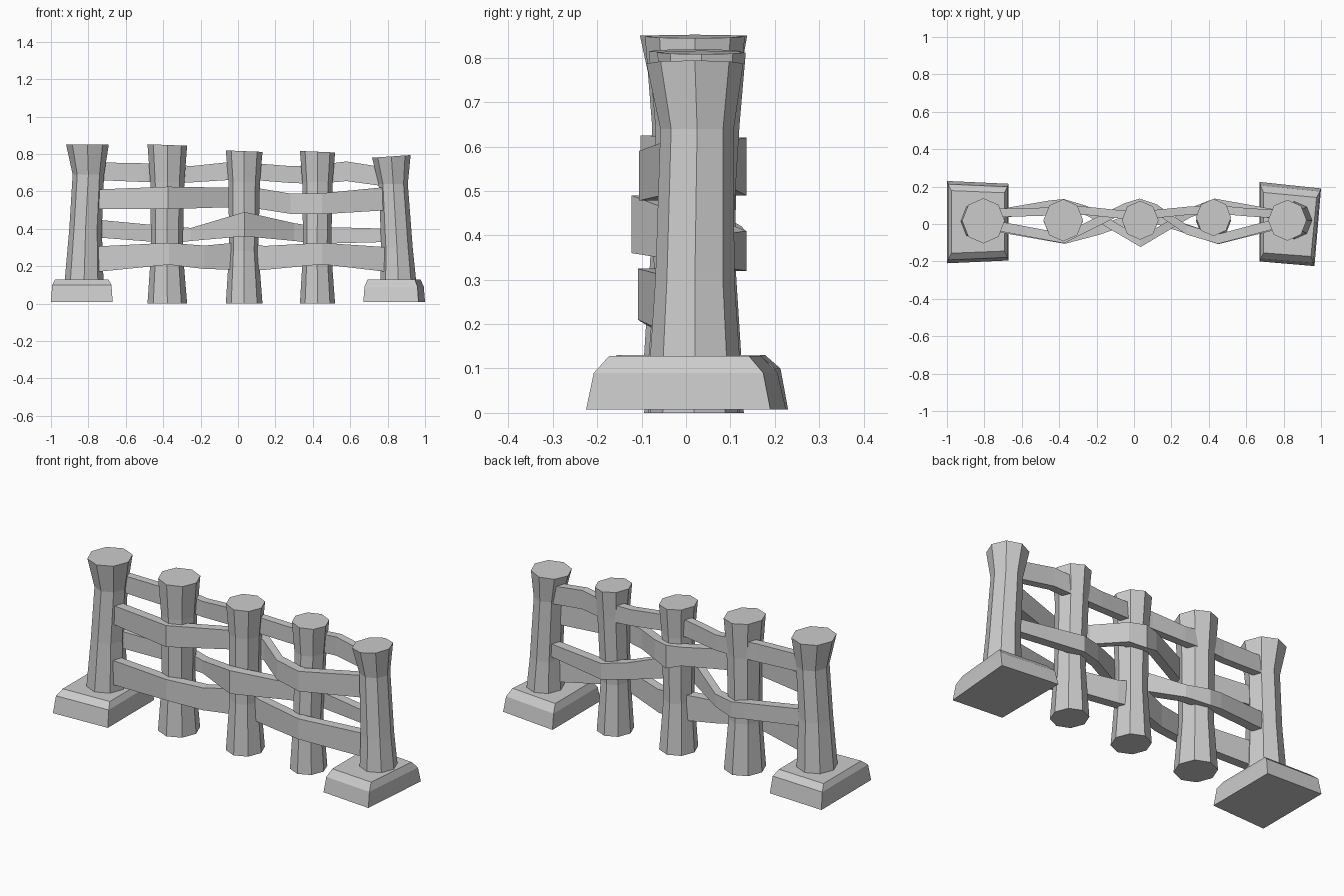
import bpy, math

if "Cube" in bpy.data.objects:
    bpy.data.objects.remove(bpy.data.objects["Cube"])

def make(name, verts, faces):
    me = bpy.data.meshes.new(name)
    me.from_pydata(verts, [], faces)
    me.update()
    ob = bpy.data.objects.new(name, me)
    bpy.context.collection.objects.link(ob)
    return ob

def loft(name, rings):
    """Skin a closed tube through rings of equal point count, capped at both ends."""
    n = len(rings[0])
    faces = [tuple(range(n))[::-1], tuple((len(rings) - 1) * n + i for i in range(n))]
    for k in range(len(rings) - 1):
        for i in range(n):
            j = (i + 1) % n
            faces.append((k * n + i, k * n + j, (k + 1) * n + j, (k + 1) * n + i))
    return make(name, [p for r in rings for p in r], faces)

def post(name, rings, tilt=0.0):
    """Octagonal post; each ring is (x, y, z, radius). The top cap can tilt."""
    out = []
    for k, (x, y, z, r) in enumerate(rings):
        t = tilt if k == len(rings) - 1 else 0
        ring = []
        for i in range(8):
            a = i * math.pi / 4
            ring.append((x + r * math.cos(a), y + 1.06 * r * math.sin(a), z + t * math.cos(a)))
        out.append(ring)
    loft(name, out)

def rail(name, path, t=0.026):
    """Rough plank; each station is (x, y, z bottom, z top)."""
    loft(name, [[(x, y - t, lo), (x, y + t, lo), (x, y + t, hi), (x, y - t, hi)]
                for x, y, lo, hi in path])

def foot(name, bottom, z_mid, z_top, centre):
    """Stone foot: battered sides, then a bevel up to the top face."""
    def shrink(sx, sy, z):
        return [(centre[0] + (x - centre[0]) * sx, centre[1] + (y - centre[1]) * sy, z)
                for x, y in bottom]
    loft(name, [shrink(1, 1, 0.008), shrink(0.96, 0.92, z_mid), shrink(0.86, 0.76, z_top)])

# End posts on stone feet
post("left_end_post", [(-.825, .015, .05, .108), (-.815, .015, .40, .087),
                       (-.80, .02, .69, .084), (-.805, .017, .85, .114)])
post("right_end_post", [(.86, .02, .05, .100), (.85, .02, .30, .084),
                        (.83, .025, .64, .078), (.82, .02, .787, .103)], .007)
foot("left_foot", [(-1, -.21), (-.67, -.195), (-.67, .215), (-1, .23)], .10, .13, (-.835, .015))
foot("right_foot", [(.67, -.20), (.965, -.225), (1, .19), (.67, .225)], .09, .128, (.83, -.01))

# Waisted middle posts
for name, x, y, top, r in [("left_middle_post", -.378, .02, .848, .106),
                           ("centre_post", .033, .02, .815, .098),
                           ("right_middle_post", .425, .035, .812, .094)]:
    post(name, [(x, .018, 0.0, r), (x - .002, .018, .28, r * .8),
                (x, y, .65, r * .86), (x, y, top, r)], -.004)

# Rails woven around the posts
rail("top_rail", [(-.75, .06, .66, .755), (-.50, .065, .65, .75), (-.37, .075, .65, .745),
                  (-.25, .07, .648, .735), (-.06, .05, .66, .755), (.03, .045, .665, .755),
                  (.28, .07, .645, .735), (.42, .08, .64, .74), (.58, .065, .655, .76),
                  (.80, .05, .625, .725)], .022)
rail("upper_rail", [(-.76, -.005, .505, .61), (-.375, -.077, .505, .625),
                    (-.05, .085, .515, .62), (.03, .11, .49, .62), (.12, .08, .505, .615),
                    (.28, -.03, .48, .588), (.45, -.08, .478, .59), (.81, .015, .50, .625)])
rail("lower_rail", [(-.77, .045, .355, .45), (-.45, .10, .33, .42), (-.375, .107, .32, .41),
                    (-.25, .07, .335, .405), (.035, -.097, .36, .49), (.30, .06, .335, .43),
                    (.43, .11, .32, .41), (.82, .04, .33, .40)])
rail("bottom_rail", [(-.77, -.01, .168, .305), (-.37, -.08, .208, .325),
                     (-.18, -.03, .185, .31), (.03, .045, .18, .33), (.14, .02, .18, .308),
                     (.45, -.082, .21, .325), (.82, .01, .167, .30)])
